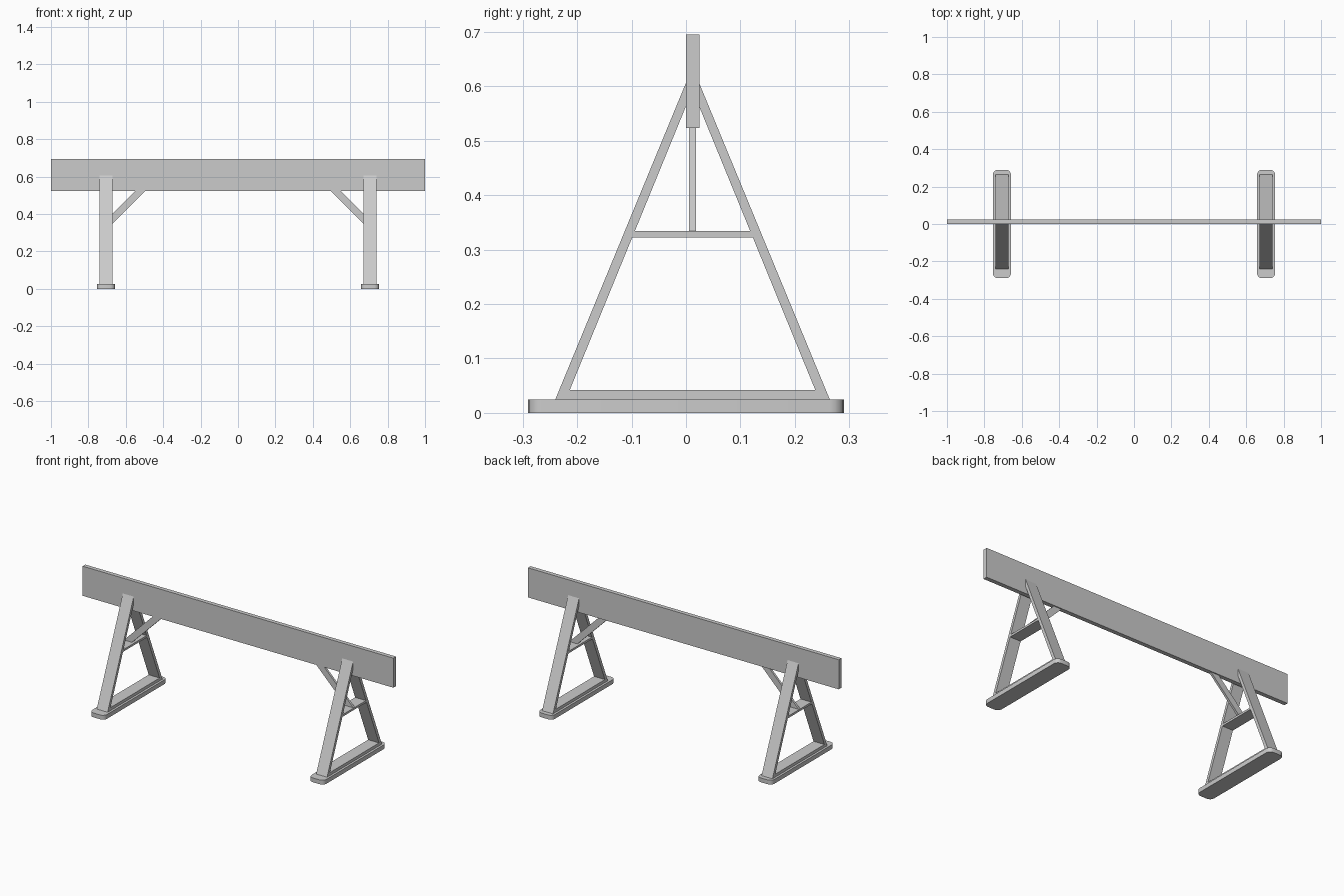
import bpy, bmesh
from mathutils import Vector

if "Cube" in bpy.data.objects:
    bpy.data.objects.remove(bpy.data.objects["Cube"])

CX = 0.706      # trestle centre in x
CY = 0.012      # beam and frame centre in y
HALF = 0.035    # half width of legs and rails


def prism(name, points, offset):
    """Close a planar outline and extrude it along offset."""
    bm = bmesh.new()
    face = bm.faces.new([bm.verts.new(p) for p in points])
    ext = bmesh.ops.extrude_face_region(bm, geom=[face])
    verts = [g for g in ext["geom"] if isinstance(g, bmesh.types.BMVert)]
    bmesh.ops.translate(bm, verts=verts, vec=Vector(offset))
    bmesh.ops.recalc_face_normals(bm, faces=bm.faces)
    mesh = bpy.data.meshes.new(name)
    bm.to_mesh(mesh)
    bm.free()
    obj = bpy.data.objects.new(name, mesh)
    bpy.context.collection.objects.link(obj)
    return obj


def side_profile(name, cx, yz, half=HALF):
    """Outline in the y-z plane, extruded across x; y is relative to CY."""
    return prism(name, [(cx - half, CY + y, z) for y, z in yz], (2 * half, 0, 0))


def rounded_foot(name, cx):
    """Flat foot board with rounded vertical corners."""
    w, d = 0.048, 0.29
    obj = prism(name, [(cx - w, -d, 0), (cx + w, -d, 0),
                       (cx + w, d, 0), (cx - w, d, 0)], (0, 0, 0.025))
    bm = bmesh.new()
    bm.from_mesh(obj.data)
    upright = [e for e in bm.edges
               if abs(e.verts[0].co.z - e.verts[1].co.z) > 0.01]
    bmesh.ops.bevel(bm, geom=upright, offset=0.026, segments=4,
                    profile=0.5, affect='EDGES')
    bm.to_mesh(obj.data)
    bm.free()
    bpy.ops.object.select_all(action='DESELECT')
    obj.select_set(True)
    bpy.context.view_layer.objects.active = obj
    bpy.ops.object.shade_smooth_by_angle()


# Long top beam
prism("top_beam", [(-1, 0, 0.523), (1, 0, 0.523), (1, 0, 0.695), (-1, 0, 0.695)],
      (0, 0.0245, 0))

# Two mirrored trestles
for side, s in (("left", -1), ("right", 1)):
    cx = s * CX
    rounded_foot(side + "_foot", cx)

    # Slanted legs, cut flush against the beam faces
    for end, t in (("front", -1), ("back", 1)):
        side_profile(f"{side}_{end}_leg", cx,
                     [(t * 0.252, 0.025), (t * 0.2325, 0.025),
                      (t * 0.0122, 0.563), (t * 0.0122, 0.606)])

    # Bottom rail and middle crossbar between the legs
    side_profile(side + "_bottom_rail", cx,
                 [(-0.2335, 0.025), (0.2335, 0.025), (0.2265, 0.042), (-0.2265, 0.042)])
    side_profile(side + "_crossbar", cx,
                 [(-0.115, 0.322), (0.115, 0.322), (0.11, 0.334), (-0.11, 0.334)])

    # Diagonal brace from crossbar to beam
    prism(side + "_brace", [(s * 0.738, CY - 0.0065, 0.334), (s * 0.686, CY - 0.0065, 0.334),
                            (s * 0.497, CY - 0.0065, 0.523), (s * 0.549, CY - 0.0065, 0.523)],
          (0, 0.013, 0))
